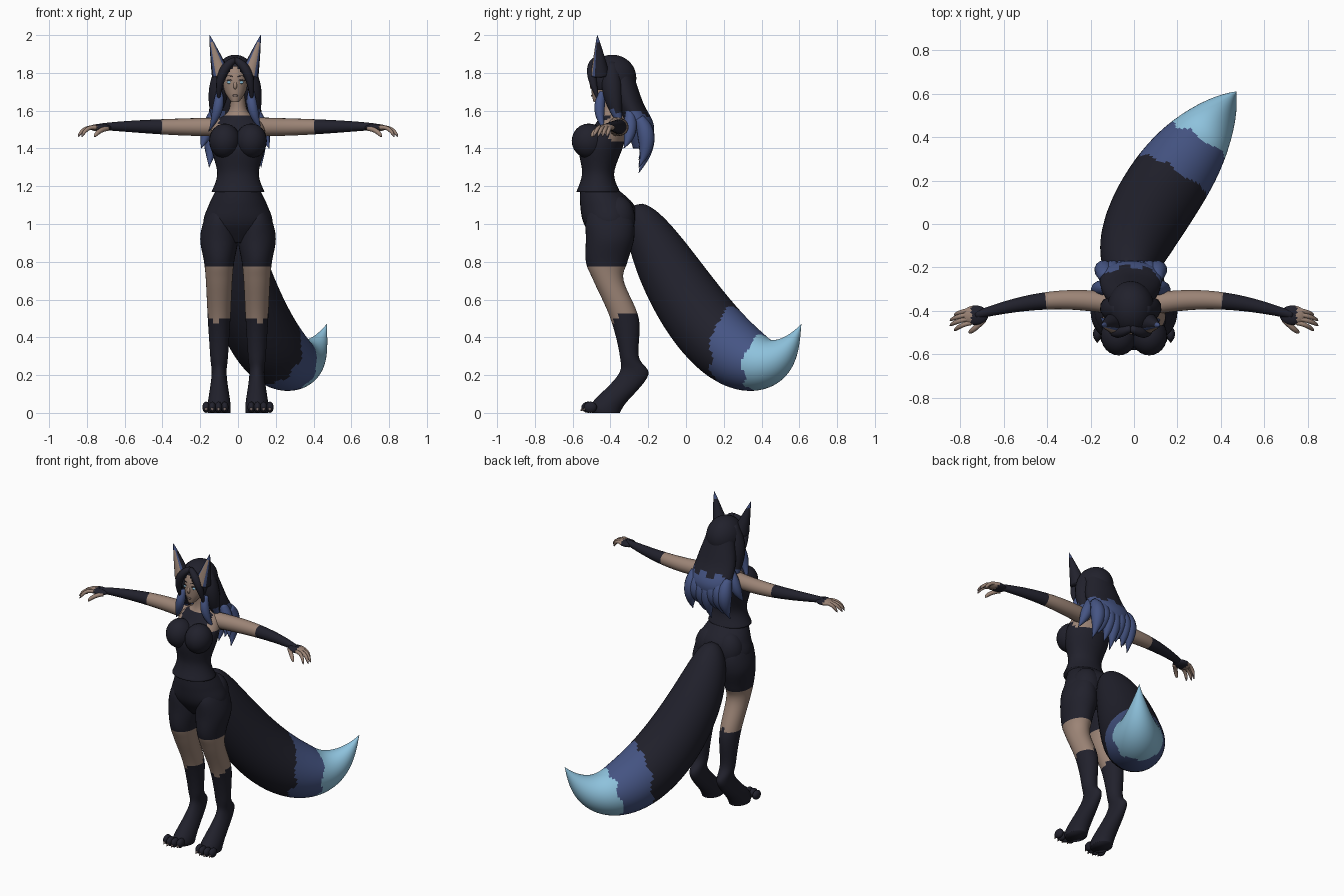
import bpy, bmesh
from math import sin, cos, pi, tau
from mathutils import Vector, Matrix

if "Cube" in bpy.data.objects:
    bpy.data.objects.remove(bpy.data.objects["Cube"], do_unlink=True)

PALETTE = {
    "charcoal": (.015, .015, .025),
    "skin": (.33, .23, .18),
    "deep_blue": (.06, .09, .23),
    "pale_blue": (.27, .54, .72),
    "dull_brown": (.2, .15, .14),
}
MATERIALS = []
for material_name, rgb in PALETTE.items():
    material = bpy.data.materials.new(material_name)
    material.use_nodes = True
    material.diffuse_color = (*rgb, 1)
    shader = material.node_tree.nodes["Principled BSDF"]
    shader.inputs["Base Color"].default_value = (*rgb, 1)
    MATERIALS.append(material)
DARK, SKIN, BLUE, PALE, BROWN = range(len(MATERIALS))


def finish(name, bm, colour, mirror):
    """Make a smooth object; colour is a material index or a rule on centre and normal."""
    bmesh.ops.recalc_face_normals(bm, faces=bm.faces[:])
    for face in bm.faces:
        face.smooth = True
        if callable(colour):
            face.material_index = colour(face.calc_center_median(), face.normal)
        else:
            face.material_index = colour
    mesh = bpy.data.meshes.new(name)
    bm.to_mesh(mesh)
    bm.free()
    for material in MATERIALS:
        mesh.materials.append(material)
    part = bpy.data.objects.new(name, mesh)
    bpy.context.collection.objects.link(part)
    if mirror:
        part.modifiers.new("Mirror", "MIRROR").use_mirror_merge = False
    return part


def loft(name, rings, colour, mirror):
    bm = bmesh.new()
    rows = [[bm.verts.new(point) for point in ring] for ring in rings]
    for low, high in zip(rows, rows[1:]):
        for j in range(len(low)):
            bm.faces.new((low[j - 1], low[j], high[j], high[j - 1]))
    bm.faces.new(rows[0])
    bm.faces.new(rows[-1])
    return finish(name, bm, colour, mirror)


def circle(sides):
    return [(cos(tau * j / sides), sin(tau * j / sides)) for j in range(sides)]


def smooth_rows(rows, steps):
    """Catmull-Rom interpolation between rows of values."""
    padded = [rows[0], *rows, rows[-1]]
    for quad in zip(padded, padded[1:], padded[2:], padded[3:]):
        for step in range(steps):
            t = step / steps
            yield [b + t / 2 * (c - a + t * (2*a - 5*b + 4*c - d + t * (3 * (b - c) + d - a)))
                   for a, b, c, d in zip(*quad)]
    yield rows[-1]


def stack(name, rows, colour, centre=0, mirror=False):
    """Level oval sections: height, half width, front y, back y."""
    rings = []
    for z, width, front, back in smooth_rows(rows, steps=8):
        middle, depth = (front + back) / 2, (back - front) / 2
        rings.append([(centre + width * u, middle + depth * v, z) for u, v in circle(32)])
    return loft(name, rings, colour, mirror)


def bezier(points, t):
    while len(points) > 1:
        points = [a.lerp(b, t) for a, b in zip(points, points[1:])]
    return points[0]


def tube(name, points, radius, colour, mirror=False, sides=12, steps=14):
    """Round sections along a Bezier path; radius is a rule on the path fraction."""
    points = [Vector(p) for p in points]
    path = [bezier(points, i / steps) for i in range(steps + 1)]
    side = (path[1] - path[0]).orthogonal()
    rings = []
    for i, spot in enumerate(path):
        along = (path[min(i + 1, steps)] - path[max(i - 1, 0)]).normalized()
        side = (side - along * side.dot(along)).normalized()
        up = along.cross(side)
        r = max(radius(i / steps), .001)
        rings.append([spot + r * (side * u + up * v) for u, v in circle(sides)])
    return loft(name, rings, colour, mirror)


def leaf(r):
    """Radius that swells, then runs to a point."""
    return lambda t: r * sin(pi * (.2 + .8 * t))


def blunt(r):
    """Radius that stays full and rounds off at the end."""
    return lambda t: r * (1 - t ** 4) ** .5


def ball(name, centre, size, colour, mirror=False, segments=24, opening=None):
    bm = bmesh.new()
    place = Matrix.Translation(centre) @ Matrix.Diagonal((*size, 1))
    bmesh.ops.create_uvsphere(bm, u_segments=segments, v_segments=segments // 2,
                              radius=1, matrix=place)
    if opening:
        hidden = [face for face in bm.faces if opening(face.calc_center_median())]
        bmesh.ops.delete(bm, geom=hidden, context="FACES")
    return finish(name, bm, colour, mirror)


# Torso with sleeveless top
def top_colour(c, n):
    bare_back = c.z > 1.43 and c.y > -.4
    armhole = c.z > 1.48 and abs(c.x) > .1
    return SKIN if c.z > 1.57 or bare_back or armhole else DARK


stack("torso", [(1.17, .14, -.58, -.35), (1.27, .11, -.55, -.38), (1.42, .145, -.565, -.33),
                (1.53, .13, -.48, -.31), (1.6, .05, -.44, -.33), (1.7, .04, -.44, -.34)],
      top_colour)
ball("bust", (.07, -.515, 1.44), (.083, .09, .092), DARK, mirror=True)

# Shorts and legs
stack("shorts", [(.9, .1, -.47, -.33), (1, .18, -.54, -.27), (1.1, .155, -.56, -.275),
                 (1.19, .11, -.56, -.37)], DARK)
ball("buttock", (.075, -.36, 1.03), (.09, .09, .12), DARK, mirror=True)


def leg_colour(c, n):
    stocking_top = .645 + .4 * c.y + .01 * sin(90 * c.x)
    return SKIN if stocking_top < c.z < .78 else DARK


stack("leg", [(0, .06, -.5, -.35), (.05, .06, -.5, -.32), (.2, .04, -.36, -.2),
              (.3, .047, -.35, -.25), (.5, .06, -.4, -.25), (.7, .07, -.49, -.33),
              (.8, .08, -.53, -.31), (.92, .1, -.53, -.275), (1.02, .08, -.53, -.28),
              (1.1, .04, -.5, -.33)],
      leg_colour, centre=.1, mirror=True)
for i in range(4):
    x, y = .07 + .033 * i, -.52 + .006 * (i - 1.5) ** 2
    ball(f"toe_{i}", (x, y, .03), (.02, .035, .03), DARK, mirror=True, segments=14)
    tube(f"toe_claw_{i}", [(x, y - .02, .03), (x, y - .04, .01)], leaf(.008), BROWN, mirror=True)

# Arms with long fingerless gloves
tube("arm", [(.08, -.37, 1.515), (.35, -.32, 1.51), (.55, -.37, 1.52), (.73, -.42, 1.515)],
     lambda t: .05 - .033 * t ** 1.5,
     lambda c, n: DARK if c.x > .41 else SKIN, mirror=True, sides=18, steps=40)
ball("palm", (.73, -.42, 1.51), (.06, .045, .02),
     lambda c, n: SKIN if c.x > .75 else DARK, mirror=True)
for i in range(4):
    root = Vector((.75, -.395 - .02 * i, 1.51))
    reach = .1 - .01 * (i - 1.5) ** 2
    knuckle = root + Vector((reach * .7, -.01, .01))
    tip = root + Vector((reach, -.025 - .004 * i, -.05))
    tube(f"finger_{i}", [root, knuckle, tip], blunt(.011),
         lambda c, n: BROWN if c.z < 1.475 else SKIN, mirror=True)
tube("thumb", [(.69, -.44, 1.505), (.74, -.49, 1.5), (.76, -.5, 1.46)], blunt(.013), SKIN, mirror=True)

# Head and face
head_parts = [
    stack("head", [(1.645, .02, -.49, -.45), (1.7, .055, -.5, -.37), (1.78, .07, -.5, -.32),
                   (1.86, .05, -.47, -.34)], SKIN),
    tube("nose", [(0, -.49, 1.76), (0, -.51, 1.72), (0, -.49, 1.71)], leaf(.01), SKIN),
    ball("lips", (0, -.497, 1.68), (.015, .006, .006), BROWN),
    ball("eye", (.03, -.491, 1.75), (.015, .006, .008), PALE, mirror=True),
]
for name, z in (("eyelash", 1.758), ("eyebrow", 1.78)):
    points = [(.013, -.497, z), (.035, -.5, z + .01), (.05, -.482, z)]
    head_parts.append(tube(name, points, leaf(.0025), DARK, mirror=True))


# Hair: cap, long back, fringe and loose locks
def hair_colour(c, n):
    return BLUE if c.z < 1.58 + .02 * sin(60 * c.x) else DARK


def face_opening(c):
    return c.z < 1.71 or (c.y < -.43 and abs(c.x) < min(.07, 1.84 - c.z))


head_parts += [
    ball("hair_cap", (0, -.39, 1.772), (.108, .127, .124), DARK, segments=48, opening=face_opening),
    stack("back_hair", [(1.4, .1, -.28, -.2), (1.52, .14, -.32, -.17), (1.65, .13, -.38, -.23),
                        (1.83, .08, -.42, -.29)], hair_colour),
]
for i in range(-3, 4):
    x = i / 25
    end = Vector((x * 1.15, -.25, 1.27 + .03 * (i % 3) + abs(x) / 4))
    head_parts.append(tube(f"back_lock_{i + 3}", [(x, -.25, 1.56), (x, -.17, 1.45), end],
                           leaf(.045), BLUE))
LOCKS = {
    "fringe": (.025, DARK, [(0, -.48, 1.87), (.1, -.53, 1.82), (.085, -.45, 1.62)]),
    "side_hair": (.055, hair_colour, [(.05, -.39, 1.85), (.1, -.41, 1.7), (.11, -.34, 1.5)]),
    "front_lock": (.028, BLUE, [(.085, -.44, 1.7), (.08, -.48, 1.6), (.14, -.43, 1.49)]),
    "outer_lock": (.035, BLUE, [(.11, -.3, 1.6), (.15, -.28, 1.48), (.18, -.33, 1.4)]),
}
for name, (size, colour, points) in LOCKS.items():
    head_parts.append(tube(name, points, leaf(size), colour, mirror=True))


# Ears
def ear_colour(c, n):
    if c.z > 1.96:
        return BLUE
    if n.y < -.85:
        return SKIN
    return BLUE if n.y < -.55 else DARK


head_parts.append(tube("ear", [(.075, -.455, 1.79), (.105, -.46, 1.89), (.135, -.47, 2)],
                       lambda t: .05 * (1 - t) ** .85, ear_colour, mirror=True, sides=32, steps=24))

# The head sits slightly toward the model's right
for part in head_parts:
    part.location.x = -.015


# Tail with two-tone end
def tail_colour(c, n):
    along = .51 * c.x + .86 * c.y - .15 * (c.z - .35) + .012 * sin(45 * c.x + 30 * c.z)
    return PALE if along > .49 else BLUE if along > .285 else DARK


tube("tail", [(0, -.27, 1.1), (-.1, -.1, .74), (.27, .35, -.12), (.47, .61, .47)],
     lambda t: .187 * abs(sin(pi * t)) ** (.45 + t ** 3 / 2), tail_colour, sides=48, steps=90)
